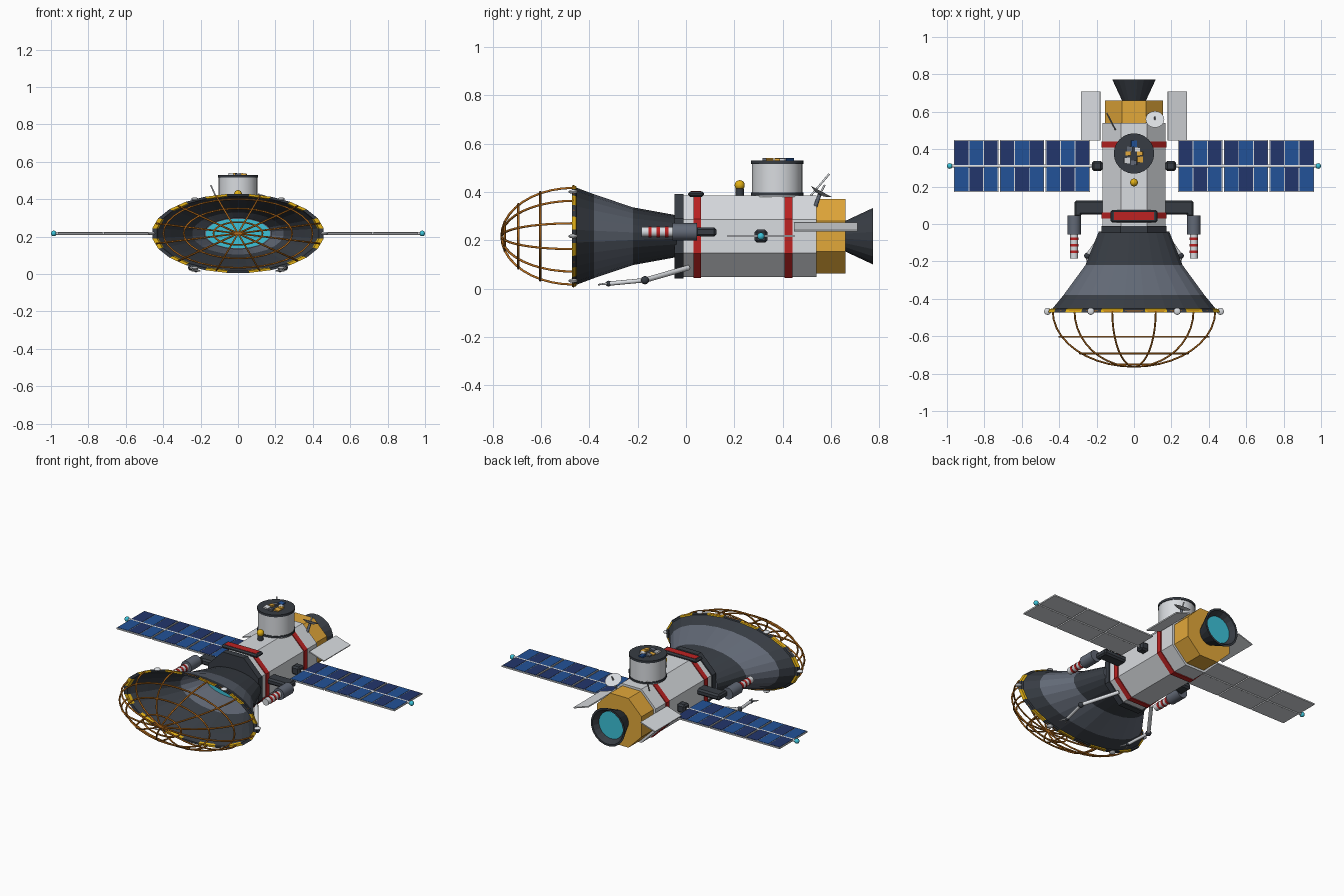
import bpy, bmesh, math, random
from mathutils import Vector, Matrix

cube = bpy.data.objects.get("Cube")
if cube:
    bpy.data.objects.remove(cube, do_unlink=True)

AXIS = 0.217  # height of the hull centre line


def material(name, r, g, b):
    lin = [((c / 255 + 0.055) / 1.055) ** 2.4 for c in (r, g, b)] + [1]
    m = bpy.data.materials.new(name)
    m.use_nodes = True
    m.diffuse_color = lin
    m.node_tree.nodes["Principled BSDF"].inputs["Base Color"].default_value = lin
    return m


HULL = material("hull grey", 217, 220, 224)
SLATE = material("slate", 98, 105, 118)
DARK = material("charcoal", 55, 60, 67)
RED = material("band red", 190, 34, 34)
GOLD = material("gold foil", 226, 168, 58)
YELLOW = material("hazard yellow", 226, 176, 20)
CYAN = material("cyan glow", 60, 194, 216)
BLUE = material("cell blue", 34, 82, 152)
NAVY = material("cell navy", 34, 54, 108)
BRONZE = material("cage bronze", 182, 108, 28)


def finish(name, bm, mats, smooth=False):
    bmesh.ops.recalc_face_normals(bm, faces=bm.faces)
    mesh = bpy.data.meshes.new(name)
    bm.to_mesh(mesh)
    bm.free()
    for m in mats if isinstance(mats, list) else [mats]:
        mesh.materials.append(m)
    ob = bpy.data.objects.new(name, mesh)
    bpy.context.collection.objects.link(ob)
    if smooth:
        bpy.ops.object.select_all(action="DESELECT")
        ob.select_set(True)
        bpy.context.view_layer.objects.active = ob
        bpy.ops.object.shade_smooth_by_angle(angle=math.radians(35))
    return ob


def loft(name, profile, sides, mats, squash=1, cap=True, rule=None):
    """Rings along y from (y, radius) pairs; rule(band, side) picks the material."""
    bm = bmesh.new()
    turn = math.pi / sides
    rings = []
    for y, r in profile:
        angles = [turn + 2 * turn * i for i in range(sides)]
        rings.append([bm.verts.new((r * math.cos(a), y, AXIS + squash * r * math.sin(a)))
                      for a in angles])
    for band, (a, b) in enumerate(zip(rings, rings[1:])):
        for i in range(sides):
            j = (i + 1) % sides
            f = bm.faces.new((a[i], a[j], b[j], b[i]))
            if rule:
                f.material_index = rule(band, i)
    if cap:
        bm.faces.new(rings[0])
        bm.faces.new(rings[-1])
    return finish(name, bm, mats)


def octagon(name, y0, y1, apothem, mat):
    r = apothem / math.cos(math.pi / 8)
    return loft(name, [(y0, r), (y1, r)], 8, mat)


def rod(name, a, b, r, mat, r2=None, sides=16):
    a, b = Vector(a), Vector(b)
    bm = bmesh.new()
    place = Matrix.Translation((a + b) / 2) @ (b - a).to_track_quat("Z", "Y").to_matrix().to_4x4()
    bmesh.ops.create_cone(bm, cap_ends=True, segments=sides, radius1=r,
                          radius2=r if r2 is None else r2, depth=(b - a).length, matrix=place)
    return finish(name, bm, mat, sides > 8)


def box(name, centre, size, mat, bevel=0, tilt=0):
    bm = bmesh.new()
    bmesh.ops.create_cube(bm, size=1, matrix=Matrix.Diagonal((*size, 1)))
    if bevel:
        bmesh.ops.bevel(bm, geom=bm.edges[:], offset=bevel, segments=1, affect="EDGES")
    bm.transform(Matrix.Translation(centre) @ Matrix.Rotation(tilt, 4, "Y"))
    return finish(name, bm, mat)


def ball(name, centre, r, mat, squash=1):
    bm = bmesh.new()
    bmesh.ops.create_uvsphere(bm, u_segments=16, v_segments=10, radius=r,
                              matrix=Matrix.Translation(centre) @ Matrix.Diagonal((1, 1, squash, 1)))
    return finish(name, bm, mat, True)


def wire(name, points, r, mat, cyclic=False):
    cu = bpy.data.curves.new(name, "CURVE")
    cu.dimensions = "3D"
    cu.bevel_depth, cu.bevel_resolution = r, 1
    sp = cu.splines.new("POLY")
    sp.points.add(len(points) - 1)
    for p, co in zip(sp.points, points):
        p.co = (*co, 1)
    sp.use_cyclic_u = cyclic
    cu.materials.append(mat)
    bpy.context.collection.objects.link(bpy.data.objects.new(name, cu))


# Hull, bands, foil section and engine
octagon("hull", -0.02, 0.54, 0.168, HULL)
octagon("front_collar", -0.048, -0.01, 0.175, DARK)
octagon("front_band", 0.03, 0.062, 0.173, RED)
octagon("rear_band", 0.408, 0.441, 0.173, RED)
octagon("foil_section", 0.53, 0.66, 0.154, GOLD)
loft("engine_nozzle", [(0.65, 0.06), (0.773, 0.118), (0.773, 0.106), (0.735, 0.085)], 20, DARK)
loft("engine_glow", [(0.734, 0.084), (0.741, 0.084)], 20, CYAN)

# Flattened front scoop, banded in slate and charcoal, with a glowing throat
SQUASH = 0.46
loft("scoop", [(-0.04, 0.19), (-0.22, 0.262), (-0.38, 0.38), (-0.465, 0.45), (-0.465, 0.44),
               (-0.375, 0.365), (-0.22, 0.245), (-0.07, 0.18)], 24, [SLATE, DARK], SQUASH,
     rule=lambda band, i: band in (0, 2, 3, 4, 5))
loft("throat_glow", [(-0.078, 0.172), (-0.07, 0.172)], 24, CYAN, SQUASH)
loft("hazard_rim", [(-0.452, 0.443), (-0.455, 0.456), (-0.472, 0.462), (-0.472, 0.438),
                    (-0.455, 0.43)], 24, [YELLOW, DARK], SQUASH, False, lambda band, i: i % 2)


def scoop_point(angle, r, y):
    return (r * math.cos(angle), y, AXIS + SQUASH * r * math.sin(angle))


for i in range(6):
    ball("rim_sensor", scoop_point(i * math.pi / 3, 0.462, -0.467), 0.019, HULL, SQUASH)

# Wire cage over the scoop
for i in range(12):
    wire("cage_rib", [scoop_point((i + 0.5) * math.pi / 6, 0.45 * math.cos(t),
                                  -0.465 - 0.298 * math.sin(t))
                      for t in (k * math.pi / 20 for k in range(11))], 0.005, BRONZE)
for depth in (0, 0.138, 0.228, 0.285):
    r = 0.45 * math.sqrt(1 - (depth / 0.298) ** 2)
    wire("cage_hoop", [scoop_point(k * math.pi / 18, r, -0.465 - depth) for k in range(36)],
         0.005, BRONZE, True)

# Mirrored side equipment
for s in (-1, 1):
    # Solar wing with checkered cells on a pale backing
    rod("wing_boom", (s * 0.16, 0.31, AXIS), (s * 0.98, 0.31, AXIS), 0.008, HULL)
    ball("wing_tip_light", (s * 0.985, 0.31, AXIS), 0.015, CYAN)
    box("wing_joint", (s * 0.197, 0.31, AXIS), (0.056, 0.054, 0.054), DARK, 0.01)
    for p in range(3):
        mid = 0.354 + p * 0.245
        box("wing_panel", (s * mid, 0.31, AXIS), (0.237, 0.276, 0.008), HULL)
        for c in range(3):
            for row in (0, 1):
                box("solar_cell", (s * (mid + (c - 1) * 0.078), 0.242 + row * 0.136, AXIS + 0.0045),
                    (0.073, 0.13, 0.003), NAVY if (c + row) % 2 else BLUE)
    # Radiator fin
    box("radiator_fin", (s * 0.231, 0.578, 0.255), (0.106, 0.262, 0.007), HULL, 0, s * 0.31)
    # Thruster pod
    box("pod_arm", (s * 0.235, 0.088, 0.235), (0.165, 0.077, 0.038), DARK, 0.01)
    rod("pod_body", (s * 0.32, 0.045, 0.235), (s * 0.32, -0.055, 0.235), 0.036, SLATE)
    box("pod_mount", (s * 0.3, 0.082, 0.235), (0.036, 0.085, 0.036), DARK, 0.008)
    rod("pod_barrel", (s * 0.32, -0.05, 0.235), (s * 0.32, -0.185, 0.235), 0.021, HULL)
    for y in (-0.072, -0.107, -0.142):
        rod("pod_stripe", (s * 0.32, y, 0.235), (s * 0.32, y - 0.014, 0.235), 0.023, RED)
    # Folding manipulator arm under the scoop
    rod("upper_arm", (s * 0.12, 0.01, 0.087), (s * 0.25, -0.17, 0.035), 0.011, HULL)
    ball("arm_elbow", (s * 0.25, -0.17, 0.035), 0.017, DARK)
    rod("lower_arm", (s * 0.25, -0.17, 0.035), (s * 0.225, -0.32, 0.021), 0.009, HULL)
    ball("arm_wrist", (s * 0.225, -0.32, 0.021), 0.012, DARK)
    for side in (-1, 1):
        rod("claw", (s * 0.225, -0.32, 0.021), (s * 0.225 + side * 0.022, -0.363, 0.017),
            0.006, HULL, 0.003)

# Roof hatch, beacon and antennas
box("hatch_frame", (0, 0.042, 0.391), (0.25, 0.066, 0.022), DARK, 0.008)
box("hatch_plate", (0, 0.042, 0.4), (0.216, 0.042, 0.007), RED)
rod("beacon_base", (0, 0.222, 0.38), (0, 0.222, 0.415), 0.017, DARK)
ball("beacon", (0, 0.222, 0.428), 0.021, YELLOW)
rod("whip_antenna", (-0.1, 0.505, 0.372), (-0.145, 0.592, 0.474), 0.004, HULL)
tilt = Vector((0, 0.47, 0.88))
base = Vector((0.112, 0.553, 0.39))
rod("dish_mast", (0.105, 0.535, 0.34), base, 0.008, SLATE)
rod("dish", base, base + tilt * 0.014, 0.02, HULL, 0.05, 20)
rod("dish_feed", base, base + tilt * 0.045, 0.004, HULL)

# Roof turret with a cluster of cargo on its lid
TY = 0.377
rod("turret", (0, TY, 0.38), (0, TY, 0.522), 0.104, HULL, sides=24)
rod("turret_base_ring", (0, TY, 0.386), (0, TY, 0.397), 0.108, DARK, sides=24)
rod("turret_top_ring", (0, TY, 0.516), (0, TY, 0.53), 0.108, DARK, sides=24)
random.seed(4)
for i, mat in enumerate((GOLD, HULL, BLUE, SLATE, GOLD, HULL, SLATE, GOLD)):
    a = i * math.pi / 4
    r = random.uniform(0.025, 0.055)
    box("turret_crate", (r * math.cos(a), TY + r * math.sin(a), 0.53),
        (0.03, random.uniform(0.022, 0.036), 0.016), mat, 0, random.uniform(-0.3, 0.3))
